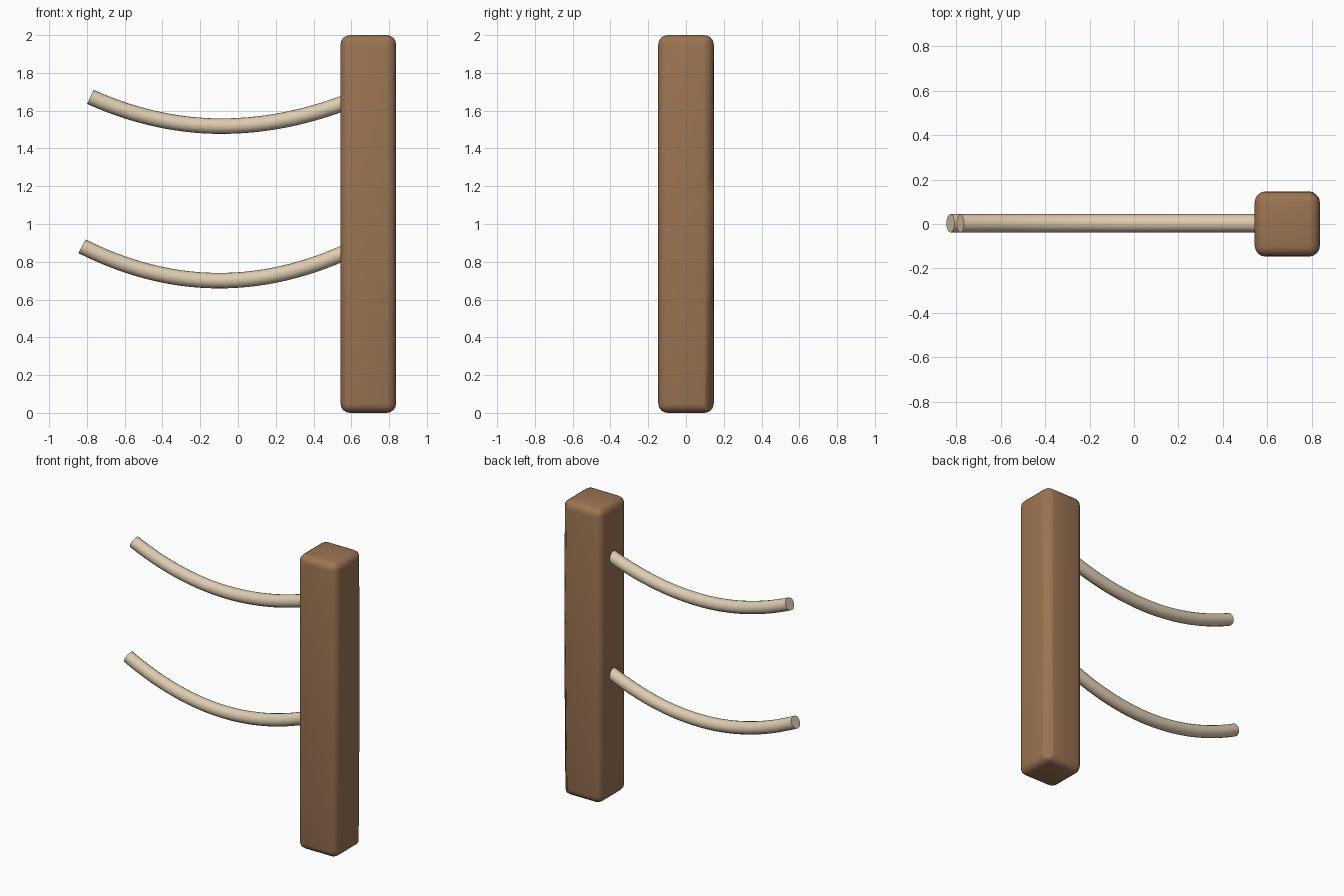
import bpy, bmesh, math
from mathutils import Vector

if "Cube" in bpy.data.objects:
    bpy.data.objects.remove(bpy.data.objects["Cube"])


def material(name, rgb):
    m = bpy.data.materials.new(name)
    m.diffuse_color = (*rgb, 1)
    m.use_nodes = True
    m.node_tree.nodes["Principled BSDF"].inputs["Base Color"].default_value = m.diffuse_color
    return m


WOOD = material("brown wood", (0.33, 0.175, 0.085))
ROPE = material("pale rope", (0.72, 0.60, 0.43))


def finish(bm, name, mat, angle):
    bmesh.ops.recalc_face_normals(bm, faces=bm.faces)
    me = bpy.data.meshes.new(name)
    bm.to_mesh(me)
    bm.free()
    ob = bpy.data.objects.new(name, me)
    bpy.context.collection.objects.link(ob)
    me.materials.append(mat)
    bpy.ops.object.select_all(action='DESELECT')
    ob.select_set(True)
    bpy.context.view_layer.objects.active = ob
    bpy.ops.object.shade_smooth_by_angle(angle=math.radians(angle))
    return ob


# Post: rounded square timber
bm = bmesh.new()
bmesh.ops.create_cube(bm, size=1)
for v in bm.verts:
    v.co = Vector((0.69 + v.co.x * 0.294, v.co.y * 0.294, 1 + v.co.z * 2))
bmesh.ops.bevel(bm, geom=bm.edges[:], offset=0.05, segments=4,
                profile=0.5, affect='EDGES')
# worn facets on the back outer edge
for tilt, z in ((0.012, 1.3), (-0.012, 1.1)):
    cut = bmesh.ops.bisect_plane(
        bm, geom=bm.verts[:] + bm.edges[:] + bm.faces[:], dist=1e-5,
        plane_co=(0.837, 0.112, z), plane_no=Vector((1, 1, tilt)).normalized(),
        clear_outer=True)
    edges = [e for e in cut["geom_cut"] if isinstance(e, bmesh.types.BMEdge)]
    bmesh.ops.holes_fill(bm, edges=edges, sides=0)
finish(bm, "post", WOOD, 35)


# Ropes: round tubes along a sagging curve
def rope(name, start, low, end, radius=0.041, steps=28, sides=16):
    bm = bmesh.new()
    rings = []
    for i in range(steps + 1):
        x = start[0] + (end[0] - start[0]) * i / steps
        ref = start if x < low[0] else end
        k = (ref[1] - low[1]) / (ref[0] - low[0]) ** 2
        z = low[1] + k * (x - low[0]) ** 2
        normal = Vector((-2 * k * (x - low[0]), 0, 1)).normalized()
        ring = []
        for j in range(sides):
            a = math.tau * j / sides
            p = Vector((x, 0.003, z)) + radius * (
                normal * math.cos(a) + Vector((0, 1, 0)) * math.sin(a))
            ring.append(bm.verts.new(p))
        rings.append(ring)
    for a, b in zip(rings, rings[1:]):
        for j in range(sides):
            n = (j + 1) % sides
            bm.faces.new((a[j], a[n], b[n], b[j]))
    bm.faces.new(rings[0])
    bm.faces.new(rings[-1])
    finish(bm, name, ROPE, 40)


rope("upper_rope", (-0.782, 1.673), (-0.09, 1.518), (0.60, 1.656))
rope("lower_rope", (-0.826, 0.882), (-0.10, 0.70), (0.60, 0.865))
